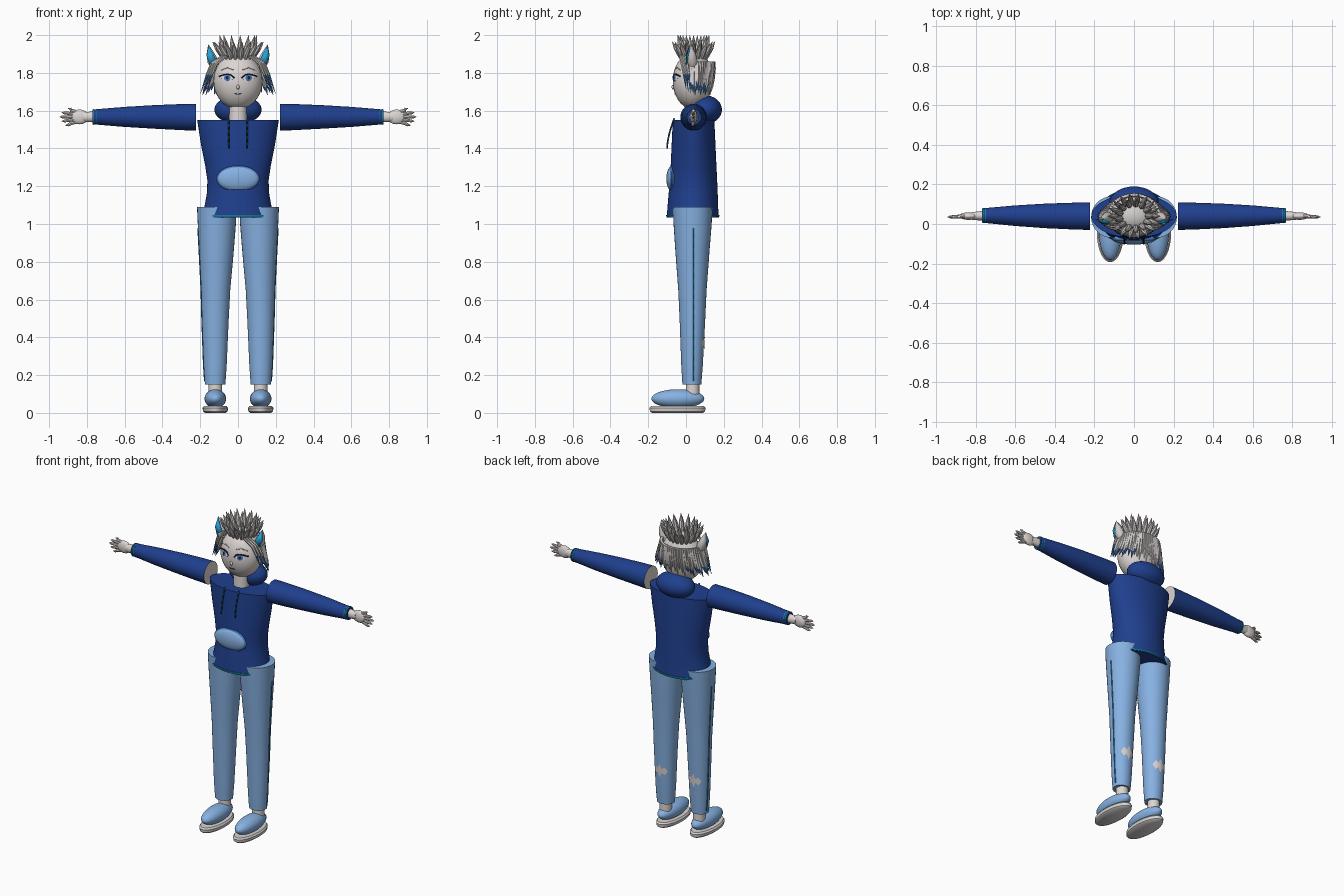
import bpy, bmesh, math
from mathutils import Vector

cube = bpy.data.objects.get("Cube")
if cube:
    bpy.data.objects.remove(cube)


def material(name, rgb):
    m = bpy.data.materials.new(name)
    m.use_nodes = True
    m.diffuse_color = (*rgb, 1)
    m.node_tree.nodes["Principled BSDF"].inputs["Base Color"].default_value = (*rgb, 1)
    return m


SKIN = material("pale skin", (.72, .67, .65))
HAIR = material("silver hair", (.62, .59, .58))
NAVY = material("navy cloth", (.014, .05, .27))
DENIM = material("light denim", (.24, .44, .76))
TEAL = material("teal trim", (.005, .22, .30))
CYAN = material("ear cyan", (.02, .36, .66))
DARK = material("ink", (.012, .014, .035))
WHITE = material("eye white", (.85, .87, .9))
IRIS = material("eye blue", (.07, .2, .5))
SOLE = material("sole grey", (.68, .66, .65))


def finish(bm, name, *mats, normals=True, smooth=40):
    if normals:
        bmesh.ops.recalc_face_normals(bm, faces=bm.faces)
    me = bpy.data.meshes.new(name)
    bm.to_mesh(me)
    bm.free()
    ob = bpy.data.objects.new(name, me)
    bpy.context.collection.objects.link(ob)
    for m in mats:
        me.materials.append(m)
    bpy.ops.object.select_all(action='DESELECT')
    ob.select_set(True)
    bpy.context.view_layer.objects.active = ob
    bpy.ops.object.shade_smooth_by_angle(angle=math.radians(smooth))
    return ob


def skin_rings(bm, rings, caps=(0, 0), mats=None):
    """Bridge rings of coordinates and close both ends."""
    vs = [[bm.verts.new(p) for p in r] for r in rings]
    n = len(vs[0])
    for k in range(len(vs) - 1):
        for i in range(n):
            j = (i + 1) % n
            f = bm.faces.new((vs[k][i], vs[k][j], vs[k + 1][j], vs[k + 1][i]))
            f.material_index = mats[k] if mats else 0
    for ring, m in ((vs[0][::-1], caps[0]), (vs[-1], caps[1])):
        bm.faces.new(ring).material_index = m


def loft(name, rows, *mats, axis='z', side=1, caps=(0, 0), n=32):
    """Rows are (position, centre u, centre v, radius u, radius v)."""
    rings = []
    for t, cu, cv, ru, rv in rows:
        ring = []
        for i in range(n):
            a = math.tau * i / n
            u, v = cu + ru * math.cos(a), cv + rv * math.sin(a)
            ring.append((side * u, v, t) if axis == 'z' else (side * t, u, v))
        rings.append(ring)
    bm = bmesh.new()
    skin_rings(bm, rings, caps)
    return finish(bm, name, *mats)


def ellipsoid(name, c, r, mat, keep=None):
    bm = bmesh.new()
    bmesh.ops.create_uvsphere(bm, u_segments=32, v_segments=20, radius=1)
    for v in bm.verts:
        v.co = Vector([c[i] + r[i] * v.co[i] for i in range(3)])
    if keep:
        bmesh.ops.bisect_plane(bm, geom=bm.verts[:] + bm.edges[:] + bm.faces[:],
                               plane_co=keep[0], plane_no=keep[1], clear_inner=True)
    return finish(bm, name, mat)


def tube(bm, pts, radii, n=8, mats=None):
    pts = [Vector(p) for p in pts]
    rings = []
    for k, p in enumerate(pts):
        d = pts[min(k + 1, len(pts) - 1)] - pts[max(k - 1, 0)]
        q = d.to_track_quat('Z', 'Y')
        rings.append([p + q @ Vector((radii[k] * math.cos(math.tau * i / n),
                                      radii[k] * math.sin(math.tau * i / n), 0)) for i in range(n)])
    skin_rings(bm, rings, (mats[0], mats[-1]) if mats else (0, 0), mats)


# Head
HC, HR = (0, .035, 1.757), (.13, .105, .148)
ellipsoid("head", HC, HR, SKIN)
loft("neck", [(1.53, 0, .035, .048, .045), (1.65, 0, .035, .045, .042)], SKIN)


def face_y(x, z):
    return HC[1] - HR[1] * math.sqrt(max(0, 1 - (x / HR[0]) ** 2 - ((z - HC[2]) / HR[2]) ** 2))


def face_disc(name, x, z, rx, rz, mat, lift):
    bm = bmesh.new()
    bmesh.ops.create_grid(bm, x_segments=12, y_segments=12, size=1)
    for v in bm.verts:
        a, b = v.co.x, v.co.y
        u, w = a * math.sqrt(1 - b * b / 2), b * math.sqrt(1 - a * a / 2)
        px, pz = x + rx * u, z + rz * w
        v.co = (px, face_y(px, pz) - lift, pz)
    finish(bm, name, mat, normals=False)


def face_line(name, pts, r, mat):
    bm = bmesh.new()
    tube(bm, [(x, face_y(x, z) - .001, z) for x, z in pts], [r] * len(pts), 6)
    finish(bm, name, mat)


for s, tag in ((1, "left"), (-1, "right")):
    x = s * .057
    face_disc(tag + "_eye_white", x, 1.775, .034, .017, WHITE, .002)
    face_disc(tag + "_iris", x, 1.774, .017, .017, IRIS, .004)
    face_disc(tag + "_pupil", x, 1.774, .008, .009, DARK, .006)
    face_line(tag + "_lash", [(s * a, b) for a, b in
              ((.02, 1.772), (.035, 1.789), (.057, 1.794), (.08, 1.789), (.1, 1.782))], .004, DARK)
    face_line(tag + "_lower_lid", [(s * a, b) for a, b in
              ((.026, 1.766), (.057, 1.757), (.088, 1.77))], .0018, DARK)
    face_line(tag + "_brow", [(s * a, b) for a, b in
              ((.025, 1.817), (.055, 1.828), (.09, 1.815))], .0025, HAIR)
ellipsoid("nose", (0, face_y(0, 1.725) - .001, 1.725), (.008, .008, .012), SKIN)
face_line("mouth", [(-.02, 1.69), (0, 1.687), (.02, 1.69)], .002, DARK)

# Hair: cap, crown of spikes, hanging strands
ellipsoid("hair_cap", HC, (.138, .114, .156), HAIR, keep=((0, .03, 1.86), (0, .7, 1)))
bm = bmesh.new()
for count, r0, r1, top, w in ((18, .075, .135, 1.965, .015), (13, .06, .1, 2.0, .016)):
    for i in range(count):
        a = math.tau * i / count
        c, d = math.cos(a), math.sin(a)
        pts = [(c * r, .04 + .85 * d * r, 1.87 + (top - 1.87) * t) for t, r in
               ((0, r0), (.3, r0 + .012), (.65, (r0 + r1) / 2 + .008), (1, r1))]
        tube(bm, pts, [.008, w, w * .75, .0006], 8)
finish(bm, "crown_spikes", HAIR)

bm = bmesh.new()
COUNT = 31
for i in range(COUNT):
    a = math.radians(-8 + 196 * i / (COUNT - 1))
    c, d = math.cos(a), math.sin(a)
    flare = .06 * abs(c) ** 3
    drop = .165 + .012 * (i % 3 - 1)
    pts = [(c * (.128 + flare * t ** 1.3), .04 + d * (.108 - .02 * t * t), 1.86 - drop * t)
           for t in (0, .25, .5, .75, 1)]
    tip = 1 if abs(c) > .62 else 0
    tube(bm, pts, [.009, .013, .012, .009, .001], 6, [0, 0, 0, tip])
finish(bm, "hanging_hair", HAIR, IRIS)

# Forelocks and ears
for s, tag in ((1, "left"), (-1, "right")):
    bm = bmesh.new()
    for k in range(3):
        e = .012 * k
        tube(bm, [(s * (.06 + e), -.03 + e, 1.89), (s * (.115 + e), -.02 + e, 1.85),
                  (s * (.14 + e), -.01 + e, 1.79), (s * (.16 + 1.6 * e), e, 1.715 - e)],
             [.006, .009, .007, .001], 6, [0, 0, 1])
    finish(bm, tag + "_forelock", HAIR, IRIS)
    bm = bmesh.new()
    tube(bm, [(s * .118, .035, 1.83), (s * .135, .033, 1.865), (s * .147, .03, 1.905),
              (s * .157, .025, 1.95)], [.02, .029, .02, .001], 12)
    finish(bm, tag + "_ear", HAIR)
    bm = bmesh.new()
    bm.faces.new([bm.verts.new((s * px, py, pz)) for px, py, pz in
                  ((.113, .0, 1.862), (.15, -.002, 1.845), (.167, .004, 1.89), (.157, .018, 1.945),
                   (.13, .002, 1.9))])
    ear = finish(bm, tag + "_inner_ear", CYAN)
    ear.modifiers.new("thickness", 'SOLIDIFY').thickness = .008

# Hoodie body
loft("hoodie_body", [(1.035, 0, .036, .193, .138), (1.09, 0, .036, .178, .134),
                     (1.16, 0, .038, .165, .13), (1.23, 0, .04, .162, .125),
                     (1.31, 0, .04, .174, .121), (1.42, 0, .04, .196, .116),
                     (1.55, 0, .04, .216, .11)], NAVY, n=48)
loft("hem_trim", [(1.04, 0, .036, .196, .141), (1.048, 0, .036, .195, .141)], TEAL, n=48)
ellipsoid("hood", (0, .105, 1.605), (.125, .085, .075), NAVY)
ellipsoid("front_pocket", (0, -.077, 1.24), (.11, .027, .065), DENIM)
ellipsoid("pocket_edge", (0, -.077, 1.24), (.114, .02, .069), IRIS)

for s, tag in ((1, "left"), (-1, "right")):
    # Drawstring with alternating colours
    bm = bmesh.new()
    pts = [(s * .049, -.062 - .038 * math.sin(1.5 * t / 10), 1.56 - .016 * t) for t in range(11)]
    tube(bm, pts, [.005] * 11, 6, [k % 2 for k in range(10)])
    finish(bm, tag + "_drawstring", TEAL, DARK)

    # Sleeve, cuff and hand
    loft(tag + "_sleeve", [(.222, .04, 1.565, .07, .071), (.3, .04, 1.566, .068, .069),
                           (.45, .041, 1.567, .062, .062), (.6, .042, 1.567, .052, .053),
                           (.77, .043, 1.567, .036, .039)],
         NAVY, SKIN, axis='x', side=s, caps=(1, 0))
    for k, cx in enumerate((.748, .762)):
        loft(f"{tag}_cuff_trim_{k}", [(cx, .043, 1.567, .039, .042), (cx + .005, .043, 1.567, .038, .041)],
             TEAL, axis='x', side=s)
    loft(tag + "_wrist", [(.765, .042, 1.567, .024, .028), (.82, .04, 1.567, .02, .026)],
         SKIN, axis='x', side=s)
    ellipsoid(tag + "_palm", (s * .838, .04, 1.567), (.047, .019, .039), SKIN)
    bm = bmesh.new()
    for k in range(5):
        f = (k - 2) / 2
        reach = .945 - .03 * abs(f) ** 1.5 - (.015 if k == 4 else 0)
        tube(bm, [(s * .845, .04, 1.567 + .024 * f), (s * .885, .038, 1.567 + .034 * f),
                  (s * (reach - .015), .036, 1.567 + .043 * f), (s * reach, .036, 1.567 + .045 * f)],
             [.01, .0095, .0075, .001], 8)
    finish(bm, tag + "_fingers", SKIN)

    # Trouser leg
    legs = [(.15, .121, .031, .054, .05), (.25, .121, .032, .061, .057), (.5, .12, .034, .071, .068),
            (.65, .118, .034, .077, .075), (.85, .114, .034, .091, .09), (1.0, .112, .035, .101, .101),
            (1.09, .112, .035, .105, .105)]
    loft(tag + "_trouser_leg", legs, DENIM, side=s)

    def leg_at(z):
        for lo, hi in zip(legs, legs[1:]):
            if z <= hi[0]:
                t = (z - lo[0]) / (hi[0] - lo[0])
                return [a + (b - a) * t for a, b in zip(lo, hi)]

    # Dashed side seam
    bm = bmesh.new()
    zs = [.17 + .027 * k for k in range(31)]
    tube(bm, [(s * (leg_at(z)[1] + leg_at(z)[3]), .042, z) for z in zs], [.004] * 31, 6,
         [k % 2 for k in range(30)])
    finish(bm, tag + "_side_seam", TEAL, IRIS)

    # Ragged tear at the back of the leg
    bm = bmesh.new()
    rows = []
    for k, h in enumerate((.004, .026, .011, .046, .013, .03, .004)):
        u, row = -.045 + .015 * k, []
        for w in (-h, 0, h):
            _, cx, cy, ru, rv = leg_at(.37 + w)
            row.append(bm.verts.new((s * cx + u, cy + rv * math.sqrt(1 - (u / ru) ** 2) + .003, .37 + w)))
        rows.append(row)
    for a, b in zip(rows, rows[1:]):
        for k in range(2):
            bm.faces.new((a[k], a[k + 1], b[k + 1], b[k]))
    finish(bm, tag + "_leg_tear", SKIN, normals=False)

    # Ankle and shoe
    loft(tag + "_ankle", [(.08, .12, .035, .036, .036), (.16, .12, .035, .036, .036)], SKIN, side=s)
    ellipsoid(tag + "_shoe", (s * .12, -.043, .075), (.057, .14, .05), DENIM)
    loft(tag + "_sole", [(0, .12, -.045, .055, .135), (.008, .12, -.045, .065, .146),
                         (.026, .12, -.045, .068, .148), (.036, .12, -.045, .06, .14)], SOLE, side=s)
